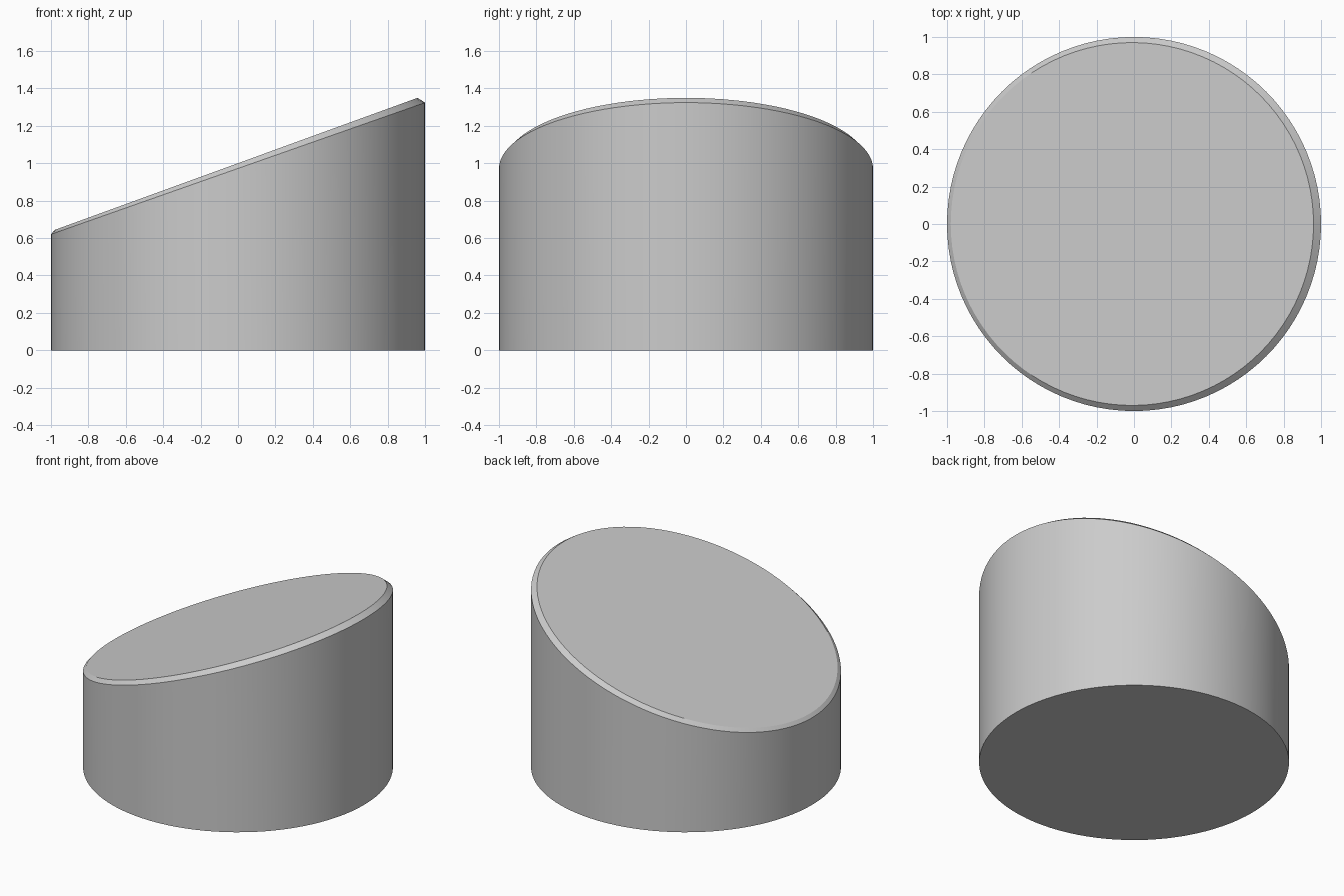
import bpy
import bmesh
from math import sin, cos, tan, pi, radians

SEGMENTS = 96
SLOPE = tan(radians(20))

cube = bpy.data.objects.get("Cube")
if cube:
    bpy.data.objects.remove(cube, do_unlink=True)

# Plain grey finish
grey = bpy.data.materials.new("light grey")
grey.use_nodes = True
colour = (0.6, 0.6, 0.6, 1)
grey.diffuse_color = colour
grey.node_tree.nodes["Principled BSDF"].inputs["Base Color"].default_value = colour


def ring(bm, radius, height):
    """Ring whose radius and height vary with the angle."""
    verts = []
    for i in range(SEGMENTS):
        a = 2 * pi * i / SEGMENTS
        r = radius(a)
        x, y = r * cos(a), r * sin(a)
        verts.append(bm.verts.new((x, y, height(a, x))))
    return verts


bm = bmesh.new()

# Base, sloping side edge, and sloping top rim inside the chamfer
base = ring(bm, lambda a: 1, lambda a, x: 0)
edge = ring(bm, lambda a: 1, lambda a, x: 0.972 + 0.352 * x)
rim = ring(bm, lambda a: 0.97 - 0.01 * cos(a), lambda a, x: 1 + SLOPE * x)

# Walls, chamfer and caps
for low, high in ((base, edge), (edge, rim)):
    for i in range(SEGMENTS):
        j = (i + 1) % SEGMENTS
        bm.faces.new((low[i], low[j], high[j], high[i]))
bm.faces.new(rim)
bm.faces.new(base[::-1])

mesh = bpy.data.meshes.new("slanted_cylinder")
bm.to_mesh(mesh)
bm.free()
mesh.materials.append(grey)

body = bpy.data.objects.new("slanted_cylinder", mesh)
bpy.context.collection.objects.link(body)

# Smooth round walls with crisp chamfer edges
bpy.ops.object.select_all(action="DESELECT")
body.select_set(True)
bpy.context.view_layer.objects.active = body
bpy.ops.object.shade_smooth_by_angle(angle=radians(20))
